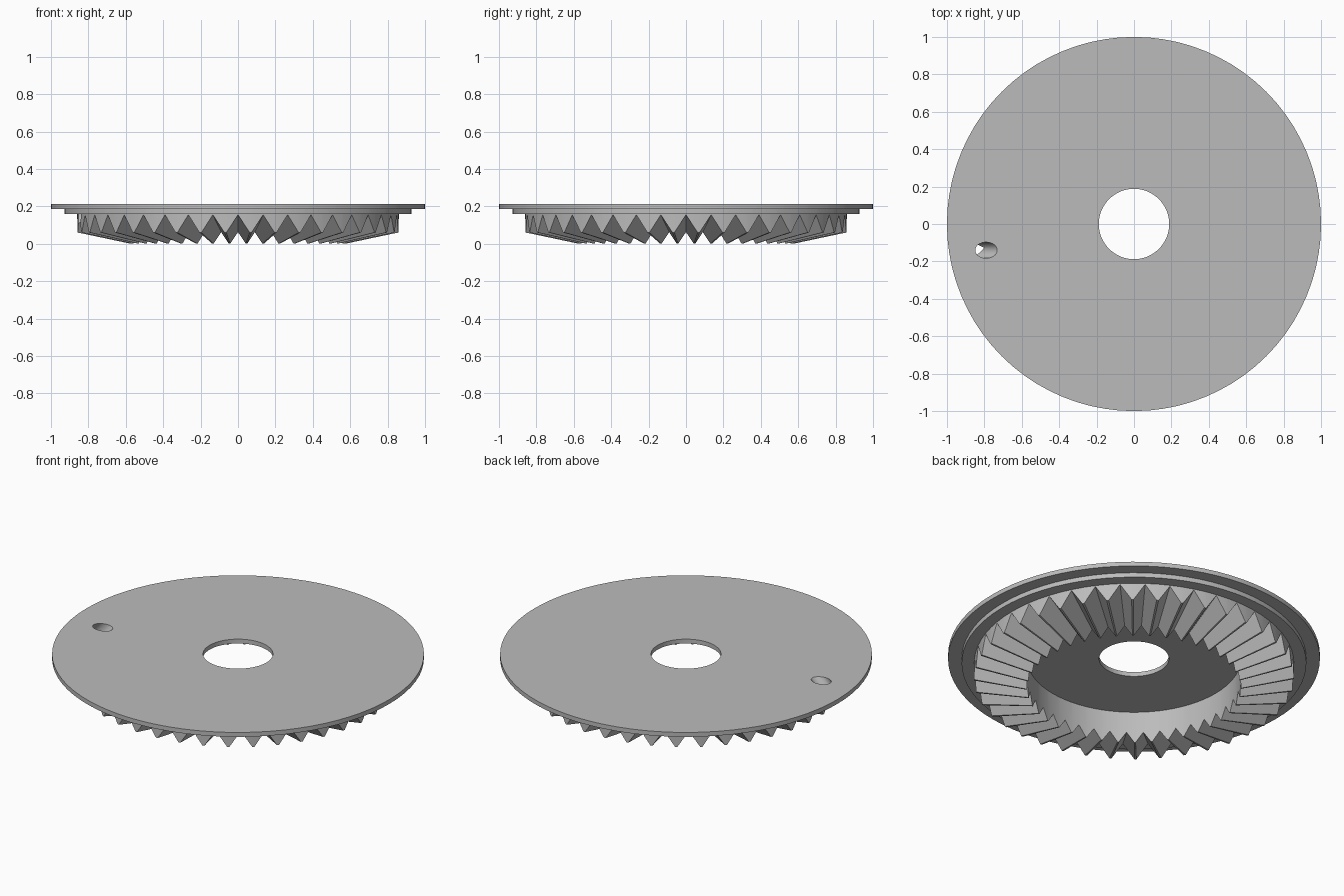
import bpy, bmesh, math
from mathutils import Vector

cube = bpy.data.objects.get("Cube")
if cube:
    bpy.data.objects.remove(cube, do_unlink=True)

# Single plain metal grey
grey = bpy.data.materials.new("metal_grey")
grey.use_nodes = True
grey.diffuse_color = (0.5, 0.5, 0.5, 1)
grey.node_tree.nodes["Principled BSDF"].inputs["Base Color"].default_value = (0.5, 0.5, 0.5, 1)

TEETH = 40
TOP, PLATE, STEP = 0.213, 0.187, 0.16   # heights of the disc layers
BORE, INNER, OUTER = 0.188, 0.575, 0.86  # bore and tooth ring radii


def section(tip):
    """Closed radial section through a tooth tip or a valley."""
    outer_z, inner_z = (0.06, 0.0) if tip else (0.155, 0.062)
    return [(BORE, TOP), (1, TOP), (1, PLATE), (0.927, PLATE), (0.927, STEP),
            (OUTER, STEP), (OUTER, outer_z), (INNER, inner_z),
            (INNER, PLATE), (BORE, PLATE)]


# Disc, step and tapered teeth swept as one closed ring
bm = bmesh.new()
rings = []
for tooth in range(TEETH):
    for offset, tip in ((0, False), (0.46, True), (0.54, True)):
        a = 2 * math.pi * (tooth + offset) / TEETH
        rings.append([bm.verts.new((r * math.cos(a), r * math.sin(a), z))
                      for r, z in section(tip)])
for i, ring in enumerate(rings):
    following = rings[(i + 1) % len(rings)]
    for j in range(len(ring)):
        k = (j + 1) % len(ring)
        bm.faces.new((ring[j], ring[k], following[k], following[j]))
bmesh.ops.recalc_face_normals(bm, faces=bm.faces)
mesh = bpy.data.meshes.new("bevel_gear")
bm.to_mesh(mesh)
bm.free()
gear = bpy.data.objects.new("bevel_gear", mesh)
bpy.context.collection.objects.link(gear)
mesh.materials.append(grey)

# Slanted pin hole, leaning outward as it goes down
axis = Vector((math.sin(math.radians(43)), 0, math.cos(math.radians(43))))
bpy.ops.mesh.primitive_cylinder_add(
    vertices=32, radius=0.043, depth=0.8, location=(-0.79, -0.14, TOP),
    rotation=axis.to_track_quat('Z', 'Y').to_euler())
cutter = bpy.context.object
cutter.name = "pin_hole_cutter"
cutter.hide_render = True
cutter.data.materials.append(grey)

cut = gear.modifiers.new("pin_hole", 'BOOLEAN')
cut.operation = 'DIFFERENCE'
cut.solver = 'EXACT'
cut.object = cutter
bpy.ops.object.select_all(action='DESELECT')
gear.select_set(True)
bpy.context.view_layer.objects.active = gear
bpy.ops.object.modifier_apply(modifier=cut.name)
bpy.data.objects.remove(cutter, do_unlink=True)

# Smooth round walls, crisp tooth edges
bpy.ops.object.shade_smooth_by_angle(angle=math.radians(25))
